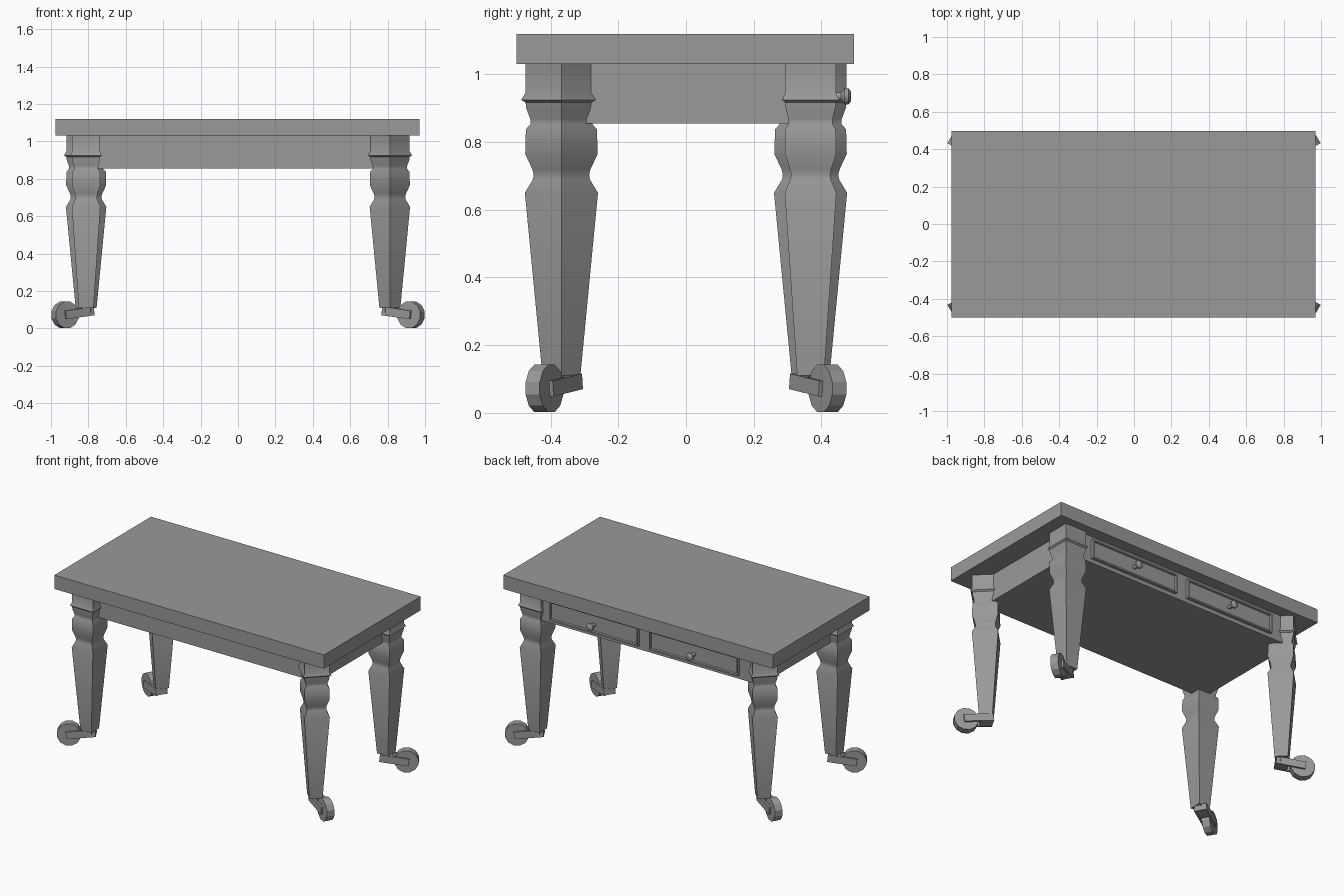
import bpy, bmesh
from math import radians, cos, sin, pi
from mathutils import Matrix, Vector

old = bpy.data.objects.get("Cube")
if old:
    bpy.data.objects.remove(old, do_unlink=True)

GREY = (0.32, 0.32, 0.32, 1)
mat = bpy.data.materials.new("plain grey")
mat.use_nodes = True
mat.diffuse_color = GREY
mat.node_tree.nodes["Principled BSDF"].inputs["Base Color"].default_value = GREY


def finish(bm, name, matrix=Matrix(), smooth=False):
    bmesh.ops.recalc_face_normals(bm, faces=bm.faces)
    mesh = bpy.data.meshes.new(name)
    bm.to_mesh(mesh)
    bm.free()
    mesh.materials.append(mat)
    ob = bpy.data.objects.new(name, mesh)
    ob.matrix_world = matrix
    bpy.context.collection.objects.link(ob)
    if smooth:
        bpy.ops.object.select_all(action='DESELECT')
        ob.select_set(True)
        bpy.context.view_layer.objects.active = ob
        bpy.ops.object.shade_smooth_by_angle(angle=radians(40))
    return ob


def box(name, lo, hi, matrix=Matrix()):
    lo, hi = Vector(lo), Vector(hi)
    bm = bmesh.new()
    bmesh.ops.create_cube(bm, size=1)
    for v in bm.verts:
        v.co = (lo + hi) / 2 + v.co * (hi - lo)
    return finish(bm, name, matrix)


def loft(name, profile, sides, matrix, turn=0.0, smooth=False):
    """Stack of regular polygons (radius, height) along local z, capped."""
    bm = bmesh.new()
    rings = []
    for r, z in profile:
        rings.append([bm.verts.new((r * cos(turn + 2 * pi * i / sides),
                                    r * sin(turn + 2 * pi * i / sides), z))
                      for i in range(sides)])
    for a, b in zip(rings, rings[1:]):
        for i in range(sides):
            j = (i + 1) % sides
            bm.faces.new((a[i], a[j], b[j], b[i]))
    bm.faces.new(rings[0])
    bm.faces.new(rings[-1])
    return finish(bm, name, matrix, smooth)


# Top and the closed frame beneath it
box("tabletop", (-0.975, -0.5, 1.03), (0.97, 0.497, 1.12))
box("apron", (-0.83, -0.37, 0.855), (0.83, 0.42, 1.03))

# Two drawers on the back, each a raised front with a sunken panel and a knob
for side, sx in (("left", 1), ("right", -1)):
    x = 0.36 * sx
    front = box(side + "_drawer", (x - 0.32, 0.41, 0.88), (x + 0.32, 0.44, 1.005))
    bm = bmesh.new()
    bm.from_mesh(front.data)
    face = max(bm.faces, key=lambda f: f.normal.y)
    bmesh.ops.inset_region(bm, faces=[face], thickness=0.014, depth=0)
    bmesh.ops.inset_region(bm, faces=[face], thickness=0.004, depth=-0.01)
    bm.to_mesh(front.data)
    bm.free()
    loft(side + "_knob", [(0.012, 0), (0.012, 0.03), (0.025, 0.04), (0.025, 0.052), (0.014, 0.06)],
         10, Matrix.Translation((x, 0.428, 0.935)) @ Matrix.Rotation(-pi / 2, 4, 'X'), smooth=True)

# Legs with casters; opposite corners share the same turn of the square section
LEG = [(0.056, 0.11), (0.108, 0.65), (0.084, 0.69), (0.082, 0.705), (0.086, 0.72),
       (0.107, 0.765), (0.105, 0.838), (0.091, 0.853), (0.092, 0.868), (0.104, 0.9),
       (0.106, 0.917), (0.119, 0.925), (0.106, 0.945), (0.106, 1.03)]
HUB = 0.0725

for sx, sy in ((1, -1), (1, 1), (-1, 1), (-1, -1)):
    corner = ("front" if sy < 0 else "back") + ("_left" if sx > 0 else "_right")
    turn = 0 if sx * sy < 0 else pi / 4
    loft(corner + "_leg", LEG, 4, Matrix.Translation((0.812 * sx, 0.368 * sy, 0)), turn, True)

    # Caster frame: local x rolls outward, origin at the wheel hub
    heading = Matrix(((sx * cos(pi / 6), -sy * sin(pi / 6), 0, 0.925 * sx),
                      (sy * sin(pi / 6), sx * cos(pi / 6), 0, 0.418 * sy),
                      (0, 0, 1, HUB), (0, 0, 0, 1)))
    loft(corner + "_wheel", [(HUB, -0.024), (HUB, 0.024)], 12,
         heading @ Matrix.Rotation(pi / 2, 4, 'X'), pi / 12)
    tilt = heading @ Matrix.Rotation(radians(7), 4, 'Y')
    for n, s in enumerate((-1, 1)):
        y0, y1 = sorted((s * 0.026, s * 0.038))
        box(f"{corner}_fork_arm_{n + 1}", (-0.16, y0, -0.022), (0.015, y1, 0.024), tilt)
    box(corner + "_fork_plate", (-0.16, -0.03, -0.02), (-0.085, 0.03, 0.024), tilt)
    loft(corner + "_swivel", [(0.034, 0.085), (0.034, 0.125)], 8,
         Matrix.Translation((0.812 * sx, 0.362 * sy, 0)))
